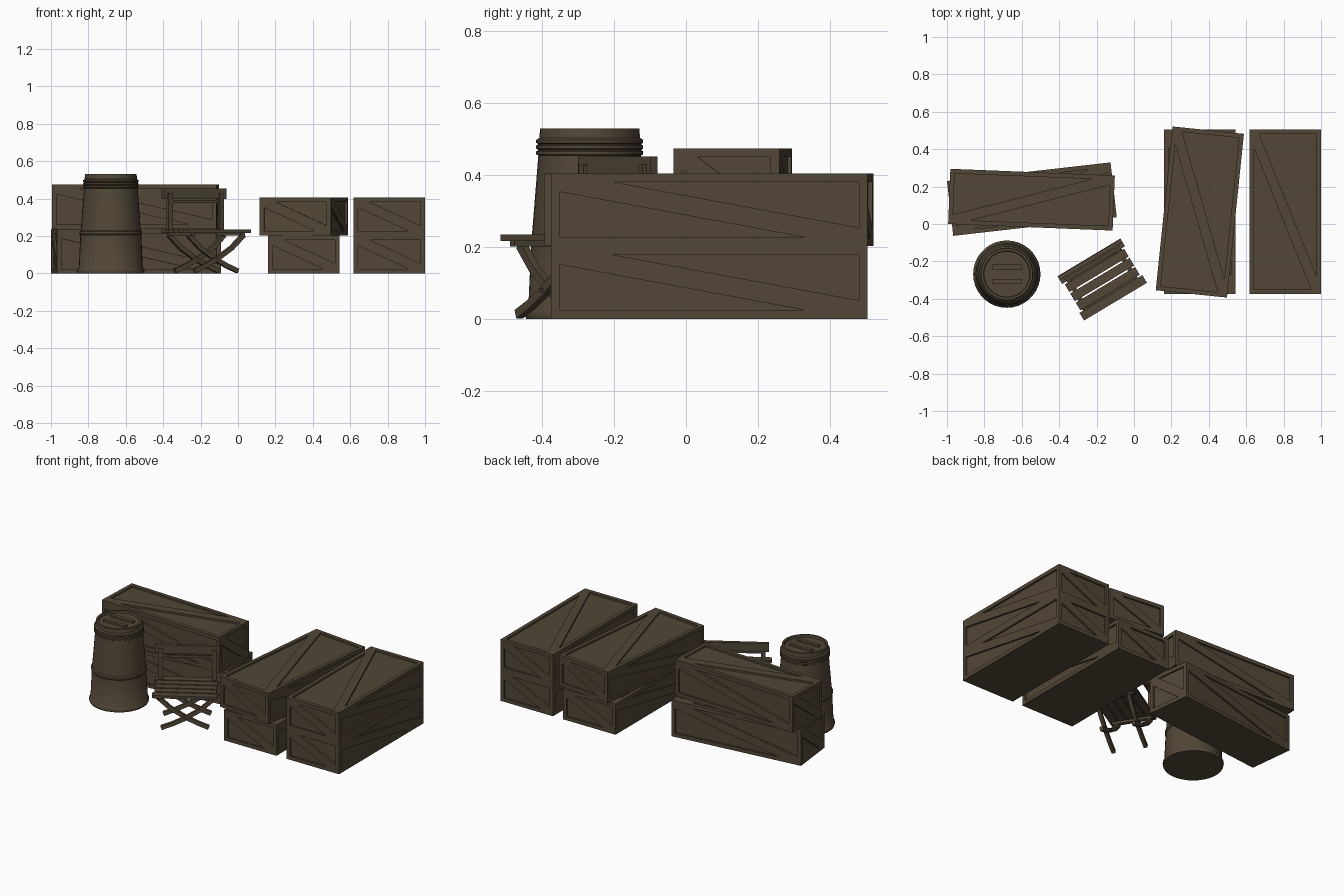
import bpy, bmesh, math
from mathutils import Vector, Matrix

if "Cube" in bpy.data.objects:
    bpy.data.objects.remove(bpy.data.objects["Cube"])

wood = bpy.data.materials.new("weathered brown wood")
wood.diffuse_color = (0.085, 0.063, 0.038, 1)
wood.use_nodes = True
wood.node_tree.nodes["Principled BSDF"].inputs["Base Color"].default_value = wood.diffuse_color


def finish(bm, name, matrix=Matrix(), smooth=False):
    bmesh.ops.remove_doubles(bm, verts=bm.verts, dist=1e-5)
    bmesh.ops.recalc_face_normals(bm, faces=bm.faces)
    me = bpy.data.meshes.new(name)
    bm.to_mesh(me)
    bm.free()
    me.materials.append(wood)
    ob = bpy.data.objects.new(name, me)
    ob.matrix_world = matrix
    bpy.context.collection.objects.link(ob)
    if smooth:
        bpy.context.view_layer.objects.active = ob
        ob.select_set(True)
        bpy.ops.object.shade_smooth_by_angle(angle=math.radians(35))
        ob.select_set(False)
    return ob


def place(x, y, z, deg):
    return Matrix.Translation((x, y, z)) @ Matrix.Rotation(math.radians(deg), 4, 'Z')


# Crate: each side has a frame, a diagonal brace and two sunken triangles
def crate(name, size, x, y, z, deg, frame=0.024, brace=0.027, depth=0.012):
    bm = bmesh.new()
    half = Vector(size) / 2
    Z = Vector((0, 0, 1))
    sides = [(Vector(n), Z.cross(Vector(n)), Z)
             for n in ((1, 0, 0), (0, 1, 0), (-1, 0, 0), (0, -1, 0))]
    sides.append((Z, Vector((1, 0, 0)), Vector((0, 1, 0))))

    def extent(axis):
        return sum(abs(a) * h for a, h in zip(axis, half))

    for n, r, u in sides:
        w, h, off = extent(r), extent(u), extent(n)
        a, b = w - frame, h - frame
        diag = math.hypot(2 * a, 2 * b)
        dx, dy = brace * diag / (2 * b), brace * diag / (2 * a)

        def v(p, sink=0):
            return bm.verts.new(r * p[0] + u * p[1] + n * (off - sink))

        bl, br, tr, tl = (-w, -h), (w, -h), (w, h), (-w, h)
        lower = [(-a, -b), (a - dx, -b), (-a, b - dy)]
        upper = [(a, b), (-a + dx, b), (a, -b + dy)]
        flat = [(bl, br, lower[1], lower[0]), (br, upper[2], lower[1]),
                (br, tr, upper[0], upper[2]), (tr, tl, upper[1], upper[0]),
                (tl, lower[2], upper[1]), (tl, bl, lower[0], lower[2]),
                (lower[1], upper[2], upper[1], lower[2])]
        for poly in flat:
            bm.faces.new([v(p) for p in poly])
        for tri in (lower, upper):
            bm.faces.new([v(p, depth) for p in tri])
            for i in range(3):
                p, q = tri[i], tri[(i + 1) % 3]
                bm.faces.new([v(p), v(q), v(q, depth), v(p, depth)])
    # plain underside
    bm.faces.new([bm.verts.new((sx * half.x, sy * half.y, -half.z))
                  for sx, sy in ((-1, -1), (-1, 1), (1, 1), (1, -1))])
    finish(bm, name, place(x, y, z + half.z, deg))


big = (0.383, 0.88, 0.2025)
slim = (0.295, 0.88, 0.237)
crate("right_crate_lower", big, 0.808, 0.065, 0, 0)
crate("right_crate_upper", big, 0.808, 0.065, 0.2025, 0)
crate("middle_crate_lower", big, 0.352, 0.065, 0, 0)
crate("middle_crate_upper", big, 0.352, 0.064, 0.2025, -5.9)
crate("left_crate_lower", slim, -0.546, 0.133, 0, 96.5)
crate("left_crate_upper", slim, -0.548, 0.13, 0.237, 87.7)


def box(name, size, loc, matrix):
    bm = bmesh.new()
    bmesh.ops.create_cube(bm, size=1, matrix=Matrix.Translation(loc) @ Matrix.Diagonal((*size, 1)))
    return finish(bm, name, matrix)


# Barrel: revolved profile with foot, middle hoop, three neck hoops and sunken lid
profile = [(0, 0), (.177, 0), (.18, .012), (.177, .022), (.171, .03), (.163, .205),
           (.167, .21), (.167, .223), (.161, .23), (.143, .454)]
for z in (.462, .478, .494):
    profile += [(.144, z - .007), (.149, z - .004), (.149, z + .004), (.144, z + .007)]
profile += [(.14, .504), (.138, .53), (.125, .53), (.122, .516), (0, .516)]
bm = bmesh.new()
verts = [bm.verts.new((r, 0, z)) for r, z in profile]
edges = [bm.edges.new(p) for p in zip(verts, verts[1:])]
bmesh.ops.spin(bm, geom=verts + edges, cent=(0, 0, 0), axis=(0, 0, 1),
               angle=math.tau, steps=36, use_duplicate=False)
barrel_at = place(-0.68, -0.268, 0, 0)
finish(bm, "barrel", barrel_at, smooth=True)
for s in (-1, 1):
    box("barrel_lid_bar", (0.16, 0.025, 0.014), (0, s * 0.038, 0.521), barrel_at)

# Folding chair, local x is its width and local y points to its back
chair_at = place(-0.17, -0.297, 0, 31)
for i in range(5):
    length = 0.392 if i in (0, 4) else 0.37
    box("seat_slat", (length, 0.048, 0.018), (0, -0.114 + i * 0.057, 0.226), chair_at)
for s in (-1, 1):
    box("seat_rail", (0.025, 0.25, 0.016), (s * 0.155, 0, 0.21), chair_at)
    box("back_post", (0.026, 0.02, 0.22), (s * 0.16, 0.112, 0.32), chair_at)
box("back_rest", (0.392, 0.022, 0.055), (0, 0.125, 0.425), chair_at)
box("back_lower_rail", (0.32, 0.014, 0.016), (0, 0.112, 0.385), chair_at)


# Curved crossing legs, swept from a short path
def leg(s, y):
    path = [(-.165, .205), (-.09, .135), (0, .078), (.075, .04), (.142, .013)]
    bm = bmesh.new()
    rings = []
    for i, (x, z) in enumerate(path):
        p, q = path[max(i - 1, 0)], path[min(i + 1, len(path) - 1)]
        t = Vector((q[0] - p[0], 0, q[1] - p[1])).normalized()
        side = Vector((-t.z, 0, t.x)) * 0.0125
        rings.append([bm.verts.new((s * (x + a * side.x), y + b * 0.011, z + a * side.z))
                      for a, b in ((-1, -1), (1, -1), (1, 1), (-1, 1))])
    for r0, r1 in zip(rings, rings[1:]):
        for k in range(4):
            m = (k + 1) % 4
            bm.faces.new((r0[k], r0[m], r1[m], r1[k]))
    bm.faces.new(rings[0])
    bm.faces.new(rings[-1])
    finish(bm, "crossed_leg", chair_at)


for y in (-0.1, 0.1):
    for s in (-1, 1):
        leg(s, y + s * 0.011)
    box("leg_pivot_pin", (0.012, 0.052, 0.012), (0, y, 0.08), chair_at)
